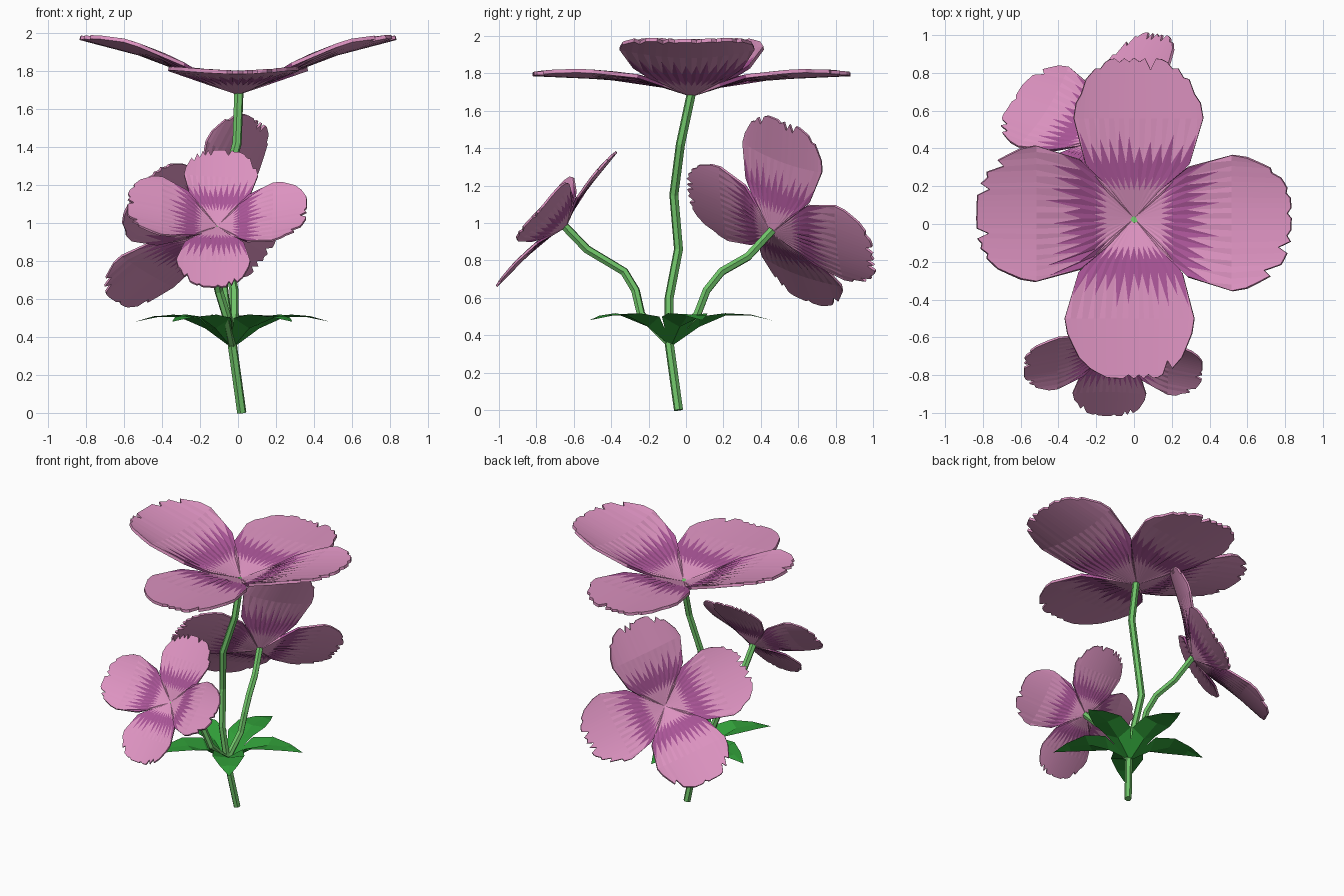
import bpy, bmesh, math, random
from mathutils import Vector, Matrix

if "Cube" in bpy.data.objects:
    bpy.data.objects.remove(bpy.data.objects["Cube"])

random.seed(4)


def material(name, rgb):
    m = bpy.data.materials.new(name)
    m.diffuse_color = (*rgb, 1)
    m.use_nodes = True
    m.node_tree.nodes["Principled BSDF"].inputs["Base Color"].default_value = m.diffuse_color
    return m


PINK = material("petal_pink", (0.72, 0.29, 0.53))
PURPLE = material("petal_purple", (0.40, 0.09, 0.31))
STEM = material("stem_green", (0.16, 0.55, 0.14))
LEAF = material("leaf_green", (0.03, 0.34, 0.04))


def interp(pts, x):
    for (x0, y0), (x1, y1) in zip(pts, pts[1:]):
        if x <= x1:
            return y0 + (y1 - y0) * (x - x0) / (x1 - x0)
    return pts[-1][1]


def add_object(name, bm, mats):
    bmesh.ops.remove_doubles(bm, verts=bm.verts, dist=1e-4)
    me = bpy.data.meshes.new(name)
    bm.to_mesh(me)
    bm.free()
    for m in mats:
        me.materials.append(m)
    ob = bpy.data.objects.new(name, me)
    bpy.context.collection.objects.link(ob)
    return ob


# Petal half width along its length, rounded tip, and the two height profiles
WIDTH = [(0, 0), (0.24, 0.245), (0.37, 0.32), (0.5, 0.345), (0.62, 0.325)]
TIP = [(0, 0.85), (0.4, 0.845), (0.65, 0.80), (0.85, 0.73), (1, 0.61)]
FLAT = [(0, 0), (0.22, 0.07), (0.4, 0.09), (0.85, 0.11)]
RAISED = [(0, 0), (0.22, 0.085), (0.35, 0.15), (0.6, 0.235), (0.85, 0.295)]
COLS = 24


def petal(bm, mat, height, cup, wide):
    rows = [[] for _ in range(5)]
    for j in range(COLS + 1):
        t = j / COLS * 2 - 1
        odd = j % 2
        notch = random.choice([0, 0, 0.02, 0.06]) if odd else 0
        inner = 0.22 if odd else 0.15
        outer = random.uniform(0.38, 0.48) if odd else 0.29
        us = [0, inner, outer, 0.53, interp(TIP, abs(t)) - notch]
        for row, u in zip(rows, us):
            v = t * wide * interp(WIDTH, u) * (0.94 if t > 0 else 1.08)
            z = interp(height, u) + cup * t * t * max(0, min(1, (u - 0.1) / 0.25))
            row.append(bm.verts.new(mat @ Vector((u, v, z))))
    for i in range(4):
        for j in range(COLS):
            f = bm.faces.new((rows[i][j], rows[i + 1][j],
                              rows[i + 1][j + 1], rows[i][j + 1]))
            f.material_index = 1 if i == 1 else 0


def flower(name, base, x_axis, normal, scale):
    n = Vector(normal).normalized()
    x = Vector(x_axis)
    x = (x - n * x.dot(n)).normalized()
    frame = Matrix((x, n.cross(x), n)).transposed().to_4x4()
    mat = Matrix.Translation(base) @ frame @ Matrix.Scale(scale, 4)
    bm = bmesh.new()
    for k in range(4):
        turn = Matrix.Rotation(k * math.pi / 2, 4, 'Z')
        if k % 2:
            petal(bm, mat @ turn, FLAT, 0.03, 1.0)
        else:
            petal(bm, mat @ turn @ Matrix.Scale(0.98, 4), RAISED, 0.045, 1.07)
    ob = add_object(name, bm, [PINK, PURPLE])
    sol = ob.modifiers.new("thickness", 'SOLIDIFY')
    sol.thickness = 0.02 * scale
    sol.offset = 0


def stem(name, pts, radius):
    cu = bpy.data.curves.new(name, 'CURVE')
    cu.dimensions = '3D'
    cu.bevel_depth = radius
    cu.bevel_resolution = 1
    cu.use_fill_caps = True
    sp = cu.splines.new('POLY')
    sp.use_smooth = False
    sp.points.add(len(pts) - 1)
    for p, co in zip(sp.points, pts):
        p.co = (*co, 1)
    cu.materials.append(STEM)
    bpy.context.collection.objects.link(bpy.data.objects.new(name, cu))


# Flowers
flower("top_flower", (0, 0.03, 1.685), (1, 0, 0), (0, 0, 1), 1.0)
flower("front_flower", (-0.11, -0.645, 0.98), (1, 0, -0.03), (0, -0.74, 0.66), 0.567)
flower("back_flower", (-0.145, 0.46, 0.95), (0.69, -0.11, 0.88), (-0.745, 0.737, 0.676), 0.73)

# Stems
stem("main_stem", [(0.02, -0.04, 0), (-0.03, -0.09, 0.36), (-0.07, -0.09, 0.60),
                   (-0.10, -0.04, 0.86), (-0.08, -0.065, 1.15), (-0.005, -0.03, 1.42),
                   (0.005, 0.03, 1.70)], 0.025)
stem("front_stem", [(-0.03, -0.09, 0.36), (-0.06, -0.24, 0.51), (-0.10, -0.27, 0.64),
                    (-0.12, -0.33, 0.74), (-0.12, -0.53, 0.86), (-0.11, -0.65, 0.985)], 0.024)
stem("back_stem", [(-0.03, -0.09, 0.36), (-0.02, 0.06, 0.51), (-0.02, 0.11, 0.64),
                   (-0.04, 0.19, 0.74), (-0.09, 0.33, 0.82), (-0.14, 0.46, 0.96)], 0.024)

# Five folded leaves around the node: (reach, half width, spine z, edge z)
LEAF_ROWS = [(0.0, 0.012, 0.34, 0.345), (0.15, 0.10, 0.445, 0.50), (0.29, 0.11, 0.505, 0.518),
             (0.43, 0.06, 0.51, 0.505), (0.54, 0.0, 0.48, 0.48)]
bm = bmesh.new()
for k in range(5):
    mat = Matrix.Translation((-0.03, -0.08, 0)) @ Matrix.Rotation(math.radians(90 + 72 * k), 4, 'Z')
    rows = [[bm.verts.new(mat @ Vector(c)) for c in ((r, -w, e), (r, 0, s), (r, w, e))]
            for r, w, s, e in LEAF_ROWS]
    for a, b in zip(rows, rows[1:]):
        for j in range(2):
            bm.faces.new((a[j], b[j], b[j + 1], a[j + 1]))
add_object("leaves", bm, [LEAF])
